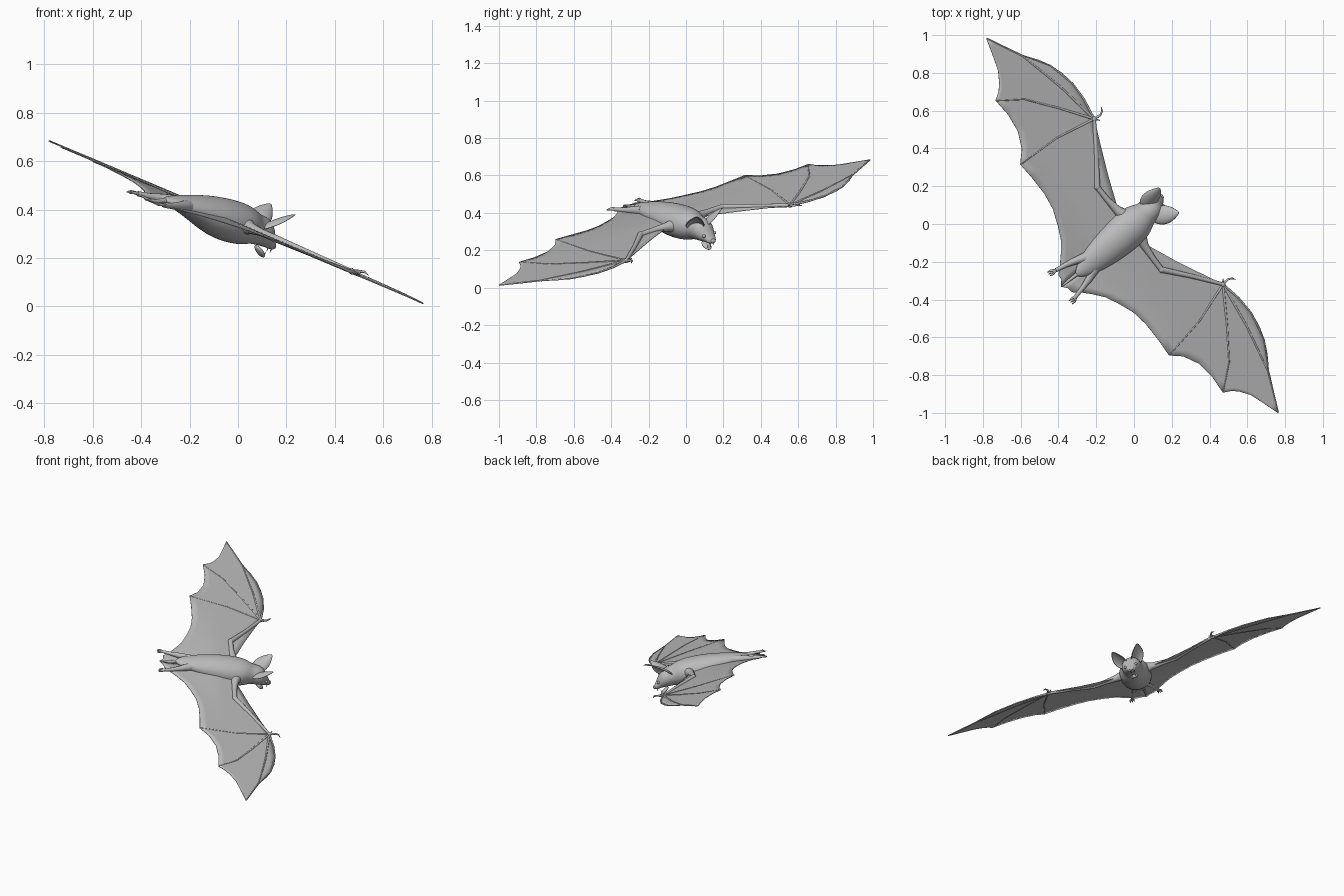
import bpy, bmesh, math
from mathutils import Matrix, Vector

if "Cube" in bpy.data.objects:
    bpy.data.objects.remove(bpy.data.objects["Cube"])

# Banked flight pose: local x = wing, y = forward, z = back of the animal
side = Vector((0.59, -0.766, -0.257)).normalized()
ahead = Vector((0.703, 0.651, -0.286)).normalized()
up = side.cross(ahead).normalized()
POSE = Matrix((side, ahead, up)).transposed().to_4x4()
POSE.translation = (0, 0, 0.345)

grey = bpy.data.materials.new("soft grey")
grey.use_nodes = True
grey.diffuse_color = (0.5, 0.5, 0.5, 1)
grey.node_tree.nodes["Principled BSDF"].inputs["Base Color"].default_value = (0.5, 0.5, 0.5, 1)


def place(name, data):
    ob = bpy.data.objects.new(name, data)
    bpy.context.collection.objects.link(ob)
    data.materials.append(grey)
    ob.matrix_world = POSE
    return ob


def finish(name, bm, thickness=0, subdivisions=0):
    bmesh.ops.recalc_face_normals(bm, faces=bm.faces)
    mesh = bpy.data.meshes.new(name)
    bm.to_mesh(mesh)
    bm.free()
    mesh.shade_smooth()
    ob = place(name, mesh)
    if thickness:
        mod = ob.modifiers.new("thickness", "SOLIDIFY")
        mod.thickness, mod.offset = thickness, 0
    if subdivisions:
        ob.modifiers.new("smooth", "SUBSURF").levels = subdivisions
        ob.modifiers["smooth"].render_levels = subdivisions
    return ob


def grid(bm, rows, closed=False):
    """Skin rows of points with quads."""
    rows = [[bm.verts.new(p) for p in row] for row in rows]
    n = len(rows[0])
    for a, b in zip(rows, rows[1:]):
        for i in range(n if closed else n - 1):
            j = (i + 1) % n
            bm.faces.new((a[i], a[j], b[j], b[i]))
    return rows


def tube(name, points, radii, s=1):
    """Tapering limb through a few points; s mirrors it."""
    curve = bpy.data.curves.new(name, "CURVE")
    curve.dimensions, curve.bevel_depth = "3D", 1
    curve.bevel_resolution, curve.use_fill_caps = 3, True
    spline = curve.splines.new("POLY")
    spline.points.add(len(points) - 1)
    for pt, (x, y, z), r in zip(spline.points, points, radii):
        pt.co, pt.radius = (s * x, y, z, 1), r
    spline.use_smooth = True
    return place(name, curve)


def ball(name, centre, size, pitch=0):
    bm = bmesh.new()
    m = Matrix.Translation(centre) @ Matrix.Rotation(pitch, 4, "X") @ Matrix.Diagonal((*size, 1))
    bmesh.ops.create_uvsphere(bm, u_segments=20, v_segments=12, radius=1, matrix=m)
    return finish(name, bm)


def interp(table, x):
    for (x0, y0), (x1, y1) in zip(table, table[1:]):
        if x <= x1:
            return y0 + (y1 - y0) * (x - x0) / (x1 - x0)
    return table[-1][1]


# Body and head: oval sections (forward, top, bottom, half width)
sections = [(-.42, -.015, -.035, .015), (-.36, .01, -.046, .055), (-.27, .04, -.062, .08),
            (-.178, .066, -.086, .098), (-.09, .082, -.1, .108), (0, .09, -.092, .106),
            (.05, .082, -.08, .088), (.085, .07, -.064, .067), (.125, .07, -.058, .068),
            (.16, .058, -.055, .06), (.187, .02, -.052, .04), (.21, -.008, -.052, .03),
            (.226, -.025, -.05, .02)]
bm = bmesh.new()
rings = []
for y, top, low, w in sections:
    angles = [2 * math.pi * i / 14 for i in range(14)]
    rings.append([(w * math.cos(a), y, (top + low) / 2 + (top - low) / 2 * math.sin(a)) for a in angles])
skin = grid(bm, rings, closed=True)
bm.faces.new(skin[0])
bm.faces.new(skin[-1])
finish("body_and_head", bm, subdivisions=2)

# Face
ball("lower_jaw", (0, .168, -.075), (.024, .034, .011), -.5)
ball("nose", (0, .224, -.034), (.016, .01, .012))
for s in (1, -1):
    ball("eye", (s * .037, .192, -.006), (.009, .009, .009))
    tube("fang", [(.011, .212, -.045), (.011, .212, -.066)], [.004, .0005], s)
    tube("lower_fang", [(.01, .188, -.084), (.01, .192, -.066)], [.003, .0005], s)

# Wing membrane: front and rear edges as functions of the span
front_edge = [(0, -.02), (.12, -.02), (.3, .055), (.45, .125), (.574, .185), (.69, .208), (.795, .213),
              (.88, .2), (.953, .177), (1.02, .142), (1.093, .092), (1.2, .04), (1.3, -.008)]
rear_edge = [(0, -.515), (.03, -.49), (.06, -.488), (.1, -.445), (.139, -.411), (.2, -.365), (.268, -.334),
             (.36, -.3), (.453, -.287), (.56, -.288), (.664, -.294), (.72, -.235), (.807, -.192),
             (.912, -.178), (1.014, -.185), (1.04, -.14), (1.072, -.109), (1.126, -.072), (1.191, -.049),
             (1.25, -.03), (1.3, -.014)]


def sheet_z(x, y):
    return -.055 * min(1, max(0, (-.15 - y) / .3)) * max(0, 1 - x / .6)


stations = sorted({x for x, _ in front_edge + rear_edge})
for s, label in ((1, "right"), (-1, "left")):
    bm = bmesh.new()
    rows = []
    for x in stations:
        a, b = interp(front_edge, x), interp(rear_edge, x)
        ys = [a + (b - a) * i / 10 for i in range(11)]
        rows.append([(s * x, y, sheet_z(x, y)) for y in ys])
    grid(bm, rows)
    finish(label + "_wing_membrane", bm, thickness=.004)

    # Arm bones with rounded joints
    wrist, elbow = (.574, .183, 0), (.287, -.036, .003)
    tube(label + "_upper_arm", [(.05, -.01, .0), (.12, -.027, .002), (.2, -.035, .003), elbow],
         [.045, .024, .016, .015], s)
    tube(label + "_forearm", [elbow, (.42, .07, .002), wrist], [.016, .012, .01], s)
    ball(label + "_elbow", (s * elbow[0], elbow[1], elbow[2]), (.017, .017, .016))
    ball(label + "_wrist", (s * wrist[0], wrist[1], wrist[2]), (.015, .015, .012))
    tube(label + "_thumb", [wrist, (.57, .222, .012), (.582, .24, .018), (.6, .252, .012)],
         [.008, .006, .005, .001], s)
    tube(label + "_thumb_spur", [wrist, (.55, .2, .012)], [.007, .002], s)

    # Finger bones spreading from the wrist
    fingers = {"first": [(.69, .206), (.795, .21), (.953, .174), (1.093, .09)],
               "second": [(.83, .145), (1.093, .085), (1.295, -.01)],
               "third": [(.752, .064), (.913, -.055), (1.01, -.182)],
               "fourth": [(.605, .07), (.636, -.046), (.662, -.288)]}
    for finger, path in fingers.items():
        radii = [.007] + [.0055 - .003 * i / len(path) for i in range(len(path))]
        tube(f"{label}_{finger}_finger", [wrist] + [(x, y, 0) for x, y in path], radii, s)

    # Hind leg with three toes
    ankle = (.09, -.485, -.045)
    tube(label + "_hind_leg", [(.04, -.32, -.015), (.064, -.38, -.025), (.078, -.43, -.036), ankle],
         [.028, .019, .013, .011], s)
    for spread in (-.012, 0, .012):
        tube(label + "_toe", [ankle, (.096 + spread, -.51, -.047), (.098 + spread, -.527, -.056)],
             [.008, .006, .002], s)

    # Ear: pointed cup opening forward and outward
    base, tip = Vector((s * .035, .105, .02)), Vector((s * .087, .197, .122))
    along = (tip - base).normalized()
    face = Vector((s * .5, .6, -.6))
    face = (face - along * face.dot(along)).normalized()
    across = along.cross(face)
    bm = bmesh.new()
    rows = []
    for i in range(11):
        v = i / 10
        w = .05 * max(.02, math.sin(math.pi * (.22 + .78 * v))) ** .8
        bend = [math.radians(-80 + 160 * k / 10) for k in range(11)]
        rows.append([base + (tip - base) * v + across * w * math.sin(t)
                     + face * w * .6 * (.6 - math.cos(t)) for t in bend])
    grid(bm, rows)
    finish(label + "_ear", bm, thickness=.006, subdivisions=1)

# Tail
tube("tail", [(0, -.4, -.025), (0, -.46, -.045), (0, -.515, -.055)], [.012, .008, .003])
